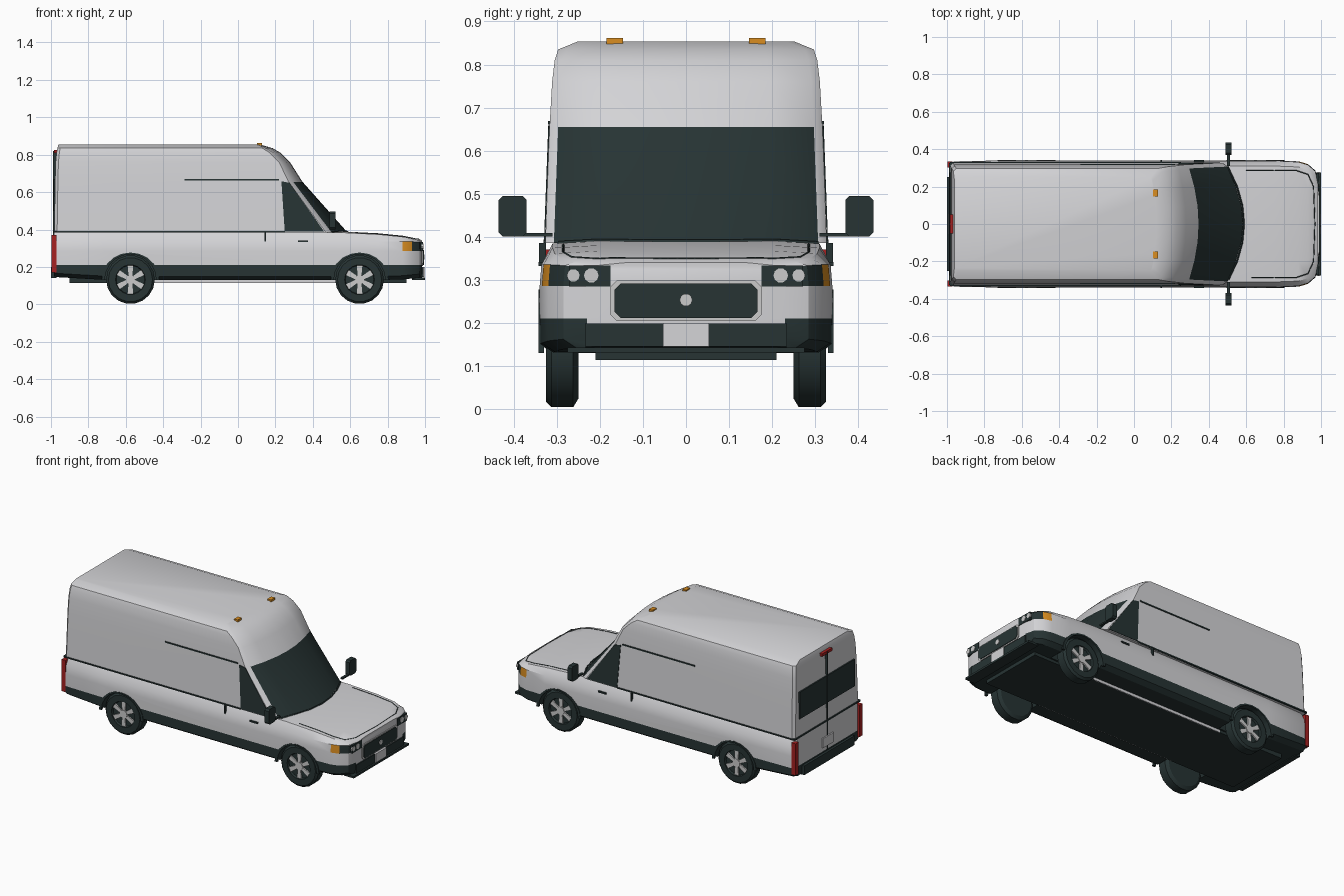
import bpy, bmesh
from math import sin, cos, pi
from mathutils import Vector

if "Cube" in bpy.data.objects:
    bpy.data.objects.remove(bpy.data.objects["Cube"])


def material(name, r, g, b):
    m = bpy.data.materials.new(name)
    m.use_nodes = True
    m.diffuse_color = (r, g, b, 1)
    m.node_tree.nodes["Principled BSDF"].inputs["Base Color"].default_value = (r, g, b, 1)
    return m


WHITE = material("body_white", .66, .66, .68)
DARK = material("dark_trim", .02, .034, .034)
SILVER = material("silver", .6, .6, .6)
ORANGE = material("amber", .7, .27, .015)
RED = material("tail_red", .38, .015, .015)


def build(name, verts, faces, mats, index=None, smooth=None):
    me = bpy.data.meshes.new(name)
    me.from_pydata([tuple(v) for v in verts], [], faces)
    for m in mats:
        me.materials.append(m)
    if index:
        me.polygons.foreach_set("material_index", index)
    bm = bmesh.new()
    bm.from_mesh(me)
    bmesh.ops.recalc_face_normals(bm, faces=bm.faces)
    bm.to_mesh(me)
    bm.free()
    ob = bpy.data.objects.new(name, me)
    bpy.context.collection.objects.link(ob)
    if smooth:
        shade(ob, smooth)
    return ob


def activate(ob):
    bpy.ops.object.select_all(action='DESELECT')
    ob.select_set(True)
    bpy.context.view_layer.objects.active = ob


def shade(ob, angle):
    activate(ob)
    bpy.ops.object.shade_smooth_by_angle(angle=angle)


def prism(name, pts, offset, mat):
    n = len(pts)
    verts = [Vector(p) for p in pts] + [Vector(p) + Vector(offset) for p in pts]
    faces = [list(range(n)), list(range(n, 2 * n))]
    faces += [(i, (i + 1) % n, n + (i + 1) % n, n + i) for i in range(n)]
    return build(name, verts, faces, [mat])


def box(name, x, y, z, mat):
    pts = [(x[0], y[0], z[0]), (x[1], y[0], z[0]), (x[1], y[1], z[0]), (x[0], y[1], z[0])]
    return prism(name, pts, (0, 0, z[1] - z[0]), mat)


def disc(name, centre, r, depth, axis, sides, mat):
    cx, cy, cz = centre
    ring = [(r * cos(2 * pi * i / sides), r * sin(2 * pi * i / sides)) for i in range(sides)]
    if axis == 'x':
        return prism(name, [(cx, cy + a, cz + b) for a, b in ring], (depth, 0, 0), mat)
    return prism(name, [(cx + a, cy, cz + b) for a, b in ring], (0, depth, 0), mat)


# Lower body: sections lofted along x (x, half width, bottom, top)
stations = [(-.985, .325, .15, .39), (-.96, .335, .145, .39), (-.7, .34, .13, .39),
            (.55, .34, .13, .39), (.75, .34, .13, .38), (.88, .335, .133, .367),
            (.93, .32, .138, .357), (.97, .285, .142, .348), (.985, .23, .145, .34)]
verts, faces, index = [], [], []
for x, w, zb, zt in stations:
    half = [(w - .03, zb), (w, zb + .02), (w, .21), (w, .285),
            (w - .004, min(.335, zt - .015)), (w - .03, zt - .006), (w * .6, zt)]
    verts += [(x, y, z) for y, z in half] + [(x, -y, z) for y, z in reversed(half)]
N, H = 14, 7
for i in range(len(stations) - 1):
    for j in range(N):
        k = (j + 1) % N
        faces.append((i * N + j, i * N + k, i * N + N + k, i * N + N + j))
        row = min(j, 12 - j)
        colour = 1 if row < 2 else 0
        if row == 3 and i >= 5:
            colour = 2 if i == 5 else 1
        index.append(colour)
for base, dark_rows in ((0, 2), (N * (len(stations) - 1), 1)):
    for j in range(H - 1):
        faces.append((base + j, base + j + 1, base + N - 2 - j, base + N - 1 - j))
        index.append(1 if j < dark_rows else 0)
body = build("lower_body", verts, faces, [WHITE, DARK, ORANGE], index)

# Wheel wells cut into the lower body
AXLES = (-.575, .65)
for ax in AXLES:
    for s in (1, -1):
        cutter = disc("well_cutter", (ax, s * .22, .13), .14, s * .16, 'y', 20, WHITE)
        cutter.hide_render = True
        cutter.data.materials.append(DARK)
        for p in cutter.data.polygons:
            p.material_index = 1
        mod = body.modifiers.new("well", 'BOOLEAN')
        mod.operation, mod.solver, mod.object = 'DIFFERENCE', 'EXACT', cutter
        activate(body)
        bpy.ops.object.modifier_apply(modifier=mod.name)
        bpy.data.objects.remove(cutter)
shade(body, .5)

# Upper body: plan outlines lofted upwards (z, half width, rear, pillar, glass edge, glass centre)
levels = [(.385, .327, -.982, .47, .50, .585), (.655, .317, -.978, .27, .295, .345),
          (.76, .311, -.975, .22, .24, .278), (.81, .305, -.97, .17, .19, .228),
          (.835, .297, -.966, .13, .15, .185), (.854, .25, -.96, .09, .10, .12)]
verts, faces, index = [], [], []
for z, w, rear, xa, xb, xc in levels:
    d = xc - xb
    half = [(rear, w - .015), (rear + .015, w), (xa, w), (xb, w - .02),
            (xb + .55 * d, w * .62), (xb + .9 * d, w * .3)]
    verts += [(x, y, z) for x, y in half] + [(xc, 0, z)] + [(x, -y, z) for x, y in reversed(half)]
N = 13
for i in range(len(levels) - 1):
    for j in range(N):
        k = (j + 1) % N
        faces.append((i * N + j, i * N + k, i * N + N + k, i * N + N + j))
        index.append(1 if i == 0 and 3 <= j <= 8 else 0)
top = (len(levels) - 1) * N
faces += [list(range(N)), list(range(top, top + N))]
index += [0, 0]
build("upper_body", verts, faces, [WHITE, DARK], index, .6)


# Hood seam and windscreen base, laid on the hood
def surface_line(name, path, radius):
    path = path + [(x, -y) for x, y in reversed(path[:-1])]
    pts = []
    for (x0, y0), (x1, y1) in zip(path, path[1:]):
        for t in range(10):
            x, y = x0 + (x1 - x0) * t / 10, y0 + (y1 - y0) * t / 10
            hit, loc, _, _ = body.ray_cast(Vector((x, y, 1)), Vector((0, 0, -1)))
            if hit:
                pts.append(loc)
    cu = bpy.data.curves.new(name, 'CURVE')
    cu.dimensions, cu.bevel_depth, cu.bevel_resolution = '3D', radius, 0
    sp = cu.splines.new('POLY')
    sp.points.add(len(pts) - 1)
    for p, co in zip(sp.points, pts):
        p.co = (*co, 1)
    cu.materials.append(DARK)
    bpy.context.collection.objects.link(bpy.data.objects.new(name, cu))


surface_line("hood_seam", [(.6, .285), (.87, .285), (.93, .265), (.96, .2), (.967, 0)], .0025)
surface_line("windscreen_base", [(.5, .307), (.55, .2), (.578, .1), (.587, 0)], .005)


# Wheels
def wheel(name, ax, s):
    profile = [(.11, .25), (.13, .262), (.13, .313), (.118, .325), (.08, .325), (.076, .312)]
    n, m = 18, len(profile)
    vs = [(ax + r * cos(2 * pi * i / n), s * y, .132 + r * sin(2 * pi * i / n))
          for i in range(n) for r, y in profile]
    fs = [(i * m + j, i * m + j + 1, (i + 1) % n * m + j + 1, (i + 1) % n * m + j)
          for i in range(n) for j in range(m - 1)]
    fs += [[i * m for i in range(n)], [i * m + m - 1 for i in range(n)]]
    build(name + "_tyre", vs, fs, [DARK], None, .5)
    disc(name + "_hub", (ax, s * .31, .132), .026, s * .013, 'y', 12, SILVER)
    for k in range(6):
        a = pi / 6 + k * pi / 3
        u, v = Vector((cos(a), 0, sin(a))), Vector((-sin(a), 0, cos(a)))
        c = Vector((ax, s * .311, .132))
        prism(name + "_spoke", [c + u * .01 - v * .009, c + u * .076 - v * .015,
                                c + u * .076 + v * .015, c + u * .01 + v * .009],
              (0, s * .009, 0), SILVER)


for s, side in ((1, "far"), (-1, "near")):
    def ys(a, b):
        return sorted((s * a, s * b))

    for ax, end in zip(AXLES, ("rear", "nose")):
        wheel(f"{end}_{side}_wheel", ax, s)
        arc = [i * pi / 10 for i in range(11)]
        ring = [(ax + .155 * cos(a), s * .33, .13 + .147 * sin(a)) for a in arc]
        ring += [(ax + .138 * cos(a), s * .33, .13 + .138 * sin(a)) for a in reversed(arc)]
        prism(f"{end}_{side}_arch_trim", ring, (0, s * .013, 0), DARK)

    # Side glass follows the leaning wall
    glass = [(.25, .327, .39), (.46, .327, .39), (.275, .317, .65), (.232, .317, .658)]
    prism(side + "_side_window", [(x, s * y, z) for x, y, z in glass], (0, s * .003, 0), DARK)
    box(side + "_belt_line", (-.985, .25), ys(.32, .331), (.385, .393), DARK)
    box(side + "_slide_rail", (-.285, .22), ys(.312, .321), (.661, .669), DARK)
    box(side + "_door_handle", (.32, .375), ys(.33, .343), (.332, .341), DARK)
    box(side + "_slide_handle", (.141, .149), ys(.325, .341), (.335, .385), DARK)
    box(side + "_sill_strip", (-.45, .52), ys(.205, .21), (.113, .14), WHITE)

    # Mirrors
    prism(side + "_mirror", [(.49, s * y, z) for y, z in
          ((.37, .41), (.38, .40), (.425, .40), (.435, .41), (.435, .485), (.425, .495),
           (.38, .495), (.37, .485))], (.03, 0, 0), DARK)
    box(side + "_mirror_arm", (.497, .513), ys(.31, .38), (.40, .409), DARK)

    # Lamps
    box(side + "_headlamp_housing", (.975, .988), ys(.175, .272), (.284, .333), DARK)
    for y, r in ((.22, .017), (.262, .015)):
        disc(side + "_headlamp", (.98, s * y, .31), r, .011, 'x', 10, SILVER)
    box(side + "_roof_marker", (.102, .128), ys(.146, .185), (.848, .862), ORANGE)
    box(side + "_tail_lamp", (-.997, -.97), ys(.303, .333), (.17, .37), RED)

# Nose details
for name, w, lo, hi, x, mat in (("grille_frame", .175, .204, .298, .990, SILVER),
                                ("grille", .166, .211, .291, .994, DARK)):
    c = .014
    prism(name, [(.984, y, z) for y, z in
          ((-w, lo + c), (-w + c, lo), (w - c, lo), (w, lo + c),
           (w, hi - c), (w - c, hi), (-w + c, hi), (-w, hi - c))], (x - .984, 0, 0), mat)
disc("grille_boss", (.992, 0, .253), .015, .006, 'x', 10, SILVER)
box("nose_bumper", (.97, .992), (-.235, .235), (.145, .198), DARK)
box("nose_lip", (.93, 1.0), (-.275, .275), (.131, .143), DARK)
box("nose_plate", (.985, .998), (-.053, .053), (.145, .2), WHITE)

# Tail details
box("rear_window", (-.986, -.97), (-.275, .275), (.5, .67), DARK)
box("rear_door_seam", (-.988, -.96), (-.004, .004), (.21, .82), DARK)
box("rear_belt_line", (-.989, -.97), (-.325, .325), (.385, .393), DARK)
box("high_brake_lamp", (-.985, -.96), (-.05, .05), (.808, .826), RED)
box("rear_plate", (-.993, -.98), (-.053, .053), (.235, .295), WHITE)
box("rear_bumper", (-1.0, -.97), (-.25, .25), (.142, .2), DARK)

# Underside
box("floor_pan", (-.9, .9), (-.21, .21), (.113, .16), DARK)
